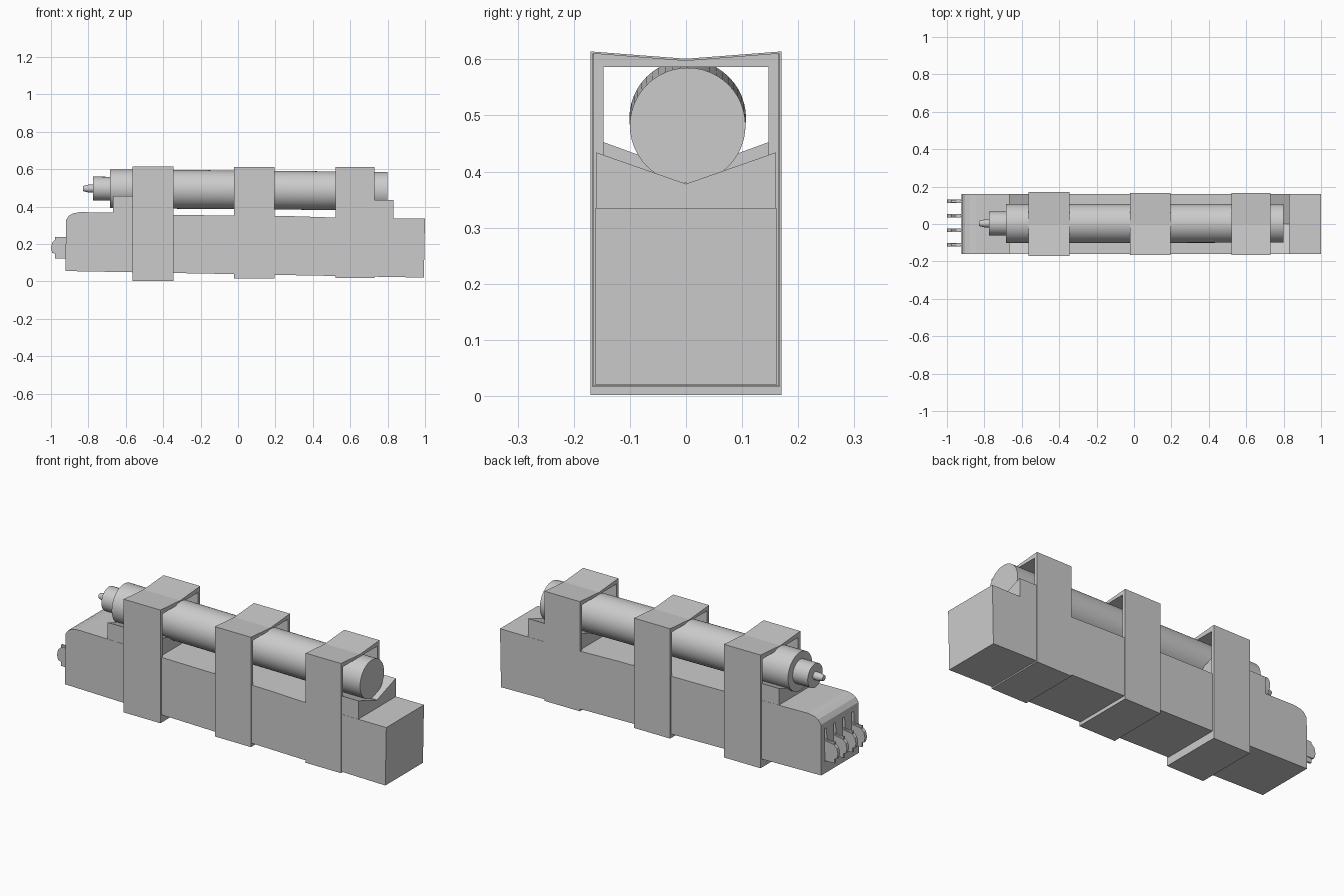
import bpy, bmesh, math
from mathutils import Matrix

if "Cube" in bpy.data.objects:
    bpy.data.objects.remove(bpy.data.objects["Cube"])


def finish(name, bm, smooth=False):
    bmesh.ops.recalc_face_normals(bm, faces=bm.faces)
    me = bpy.data.meshes.new(name)
    bm.to_mesh(me)
    bm.free()
    ob = bpy.data.objects.new(name, me)
    bpy.context.collection.objects.link(ob)
    if smooth:
        bpy.ops.object.select_all(action='DESELECT')
        ob.select_set(True)
        bpy.context.view_layer.objects.active = ob
        bpy.ops.object.shade_smooth_by_angle(angle=math.radians(35))
    return ob


def side_prism(name, pts, y0, y1):
    """Extrude an x-z outline along y."""
    bm = bmesh.new()
    a = [bm.verts.new((x, y0, z)) for x, z in pts]
    b = [bm.verts.new((x, y1, z)) for x, z in pts]
    bm.faces.new(a)
    bm.faces.new(b)
    for i in range(len(pts)):
        j = (i + 1) % len(pts)
        bm.faces.new((a[i], a[j], b[j], b[i]))
    return finish(name, bm)


def end_prism(name, pts, x0, x1, hole=None):
    """Extrude a y-z outline along x, optionally as a hollow frame."""
    bm = bmesh.new()
    n = len(pts)

    def ring(p, x):
        return [bm.verts.new((x, y, z)) for y, z in p]

    def wall(a, b):
        for i in range(n):
            j = (i + 1) % n
            bm.faces.new((a[i], a[j], b[j], b[i]))

    a, b = ring(pts, x0), ring(pts, x1)
    wall(a, b)
    if hole:
        c, d = ring(hole, x0), ring(hole, x1)
        wall(c, d)
        wall(a, c)
        wall(b, d)
    else:
        bm.faces.new(a)
        bm.faces.new(b)
    return finish(name, bm)


# Main body, with its rounded shoulder at the plug end
body = side_prism("body", [
    (-0.922, 0.055), (0.994, 0.020), (1.0, 0.335), (0.70, 0.335),
    (0.30, 0.348), (-0.34, 0.355), (-0.60, 0.366), (-0.845, 0.370),
    (-0.880, 0.364), (-0.903, 0.352), (-0.920, 0.328)], -0.161, 0.161)

# Slots in the plug end, with a blade and a rounded contact in each
slot_ys = (-0.11, -0.033, 0.044, 0.121)
cutters = bmesh.new()
for y in slot_ys:
    m = Matrix.Translation((-0.91, y, 0.205)) @ Matrix.Diagonal((0.09, 0.018, 0.18, 1))
    bmesh.ops.create_cube(cutters, size=1, matrix=m)
cutter = finish("slot_cutter", cutters)
cutter.hide_render = True
cutter.hide_set(True)
mod = body.modifiers.new("slots", 'BOOLEAN')
mod.operation = 'DIFFERENCE'
mod.solver = 'EXACT'
mod.object = cutter
for i, y in enumerate(slot_ys):
    side_prism(f"contact_blade_{i}", [
        (-0.875, 0.120), (-0.875, 0.238), (-0.978, 0.236), (-0.978, 0.122)],
        y - 0.005, y + 0.005)
    side_prism(f"contact_tip_{i}", [
        (-0.925, 0.148), (-0.925, 0.232), (-0.975, 0.225), (-0.993, 0.208),
        (-1.0, 0.178), (-0.993, 0.152), (-0.975, 0.146)], y - 0.009, y + 0.009)

# V-shaped cradles carrying the cylinder
for name, x0, x1, edge, mid in (("rear_cradle", -0.668, -0.355, 0.457, 0.399),
                                ("front_cradle", 0.53, 0.832, 0.434, 0.378)):
    end_prism(name, [(-0.160, 0.30), (0.160, 0.30), (0.160, edge),
                     (0, mid), (-0.160, edge)], x0, x1)

# Wrapped straps with a shallow dip along the top
for i, (x0, x1, w, z0, zt) in enumerate((
        (-0.565, -0.345, 0.170, 0.002, 0.614),
        (-0.022, 0.194, 0.167, 0.016, 0.610),
        (0.520, 0.731, 0.165, 0.018, 0.611))):
    wi, zi = w - 0.018, 0.586
    end_prism(f"strap_{i}",
              [(-w, z0), (w, z0), (w, zt), (0, zt - 0.013), (-w, zt)], x0, x1,
              [(-wi, z0 + 0.06), (wi, z0 + 0.06), (wi, zi), (0, zi), (-wi, zi)])

# Cylinder with stepped neck and nozzle: (x, radius) stations
bm = bmesh.new()
N = 48
stations = [(0.80, 0.103), (-0.685, 0.104), (-0.685, 0.064), (-0.775, 0.064),
            (-0.775, 0.021), (-0.800, 0.021), (-0.828, 0.014)]
rings = []
for x, r in stations:
    zc = 0.482 + (0.80 - x) * 0.0087
    rings.append([bm.verts.new((x, 0.003 + r * math.cos(2 * math.pi * k / N),
                                zc + r * math.sin(2 * math.pi * k / N))) for k in range(N)])
for a, b in zip(rings, rings[1:]):
    for k in range(N):
        j = (k + 1) % N
        bm.faces.new((a[k], a[j], b[j], b[k]))
bm.faces.new(rings[0])
bm.faces.new(rings[-1])
finish("cylinder", bm, smooth=True)
